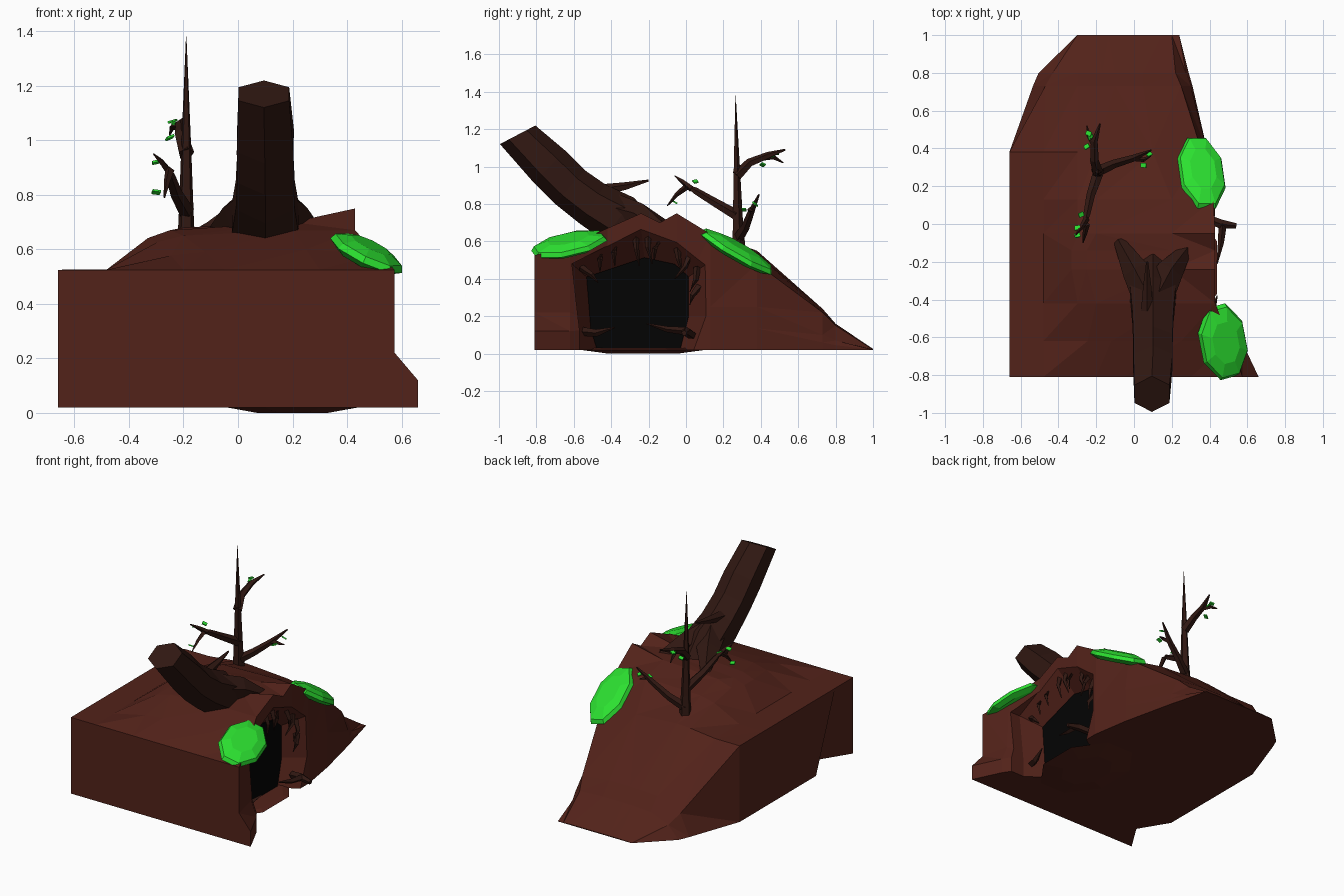
import bpy, bmesh, math, random
from mathutils import Vector, Matrix, Euler

if "Cube" in bpy.data.objects:
    bpy.data.objects.remove(bpy.data.objects["Cube"])

random.seed(4)


def material(name, rgb):
    m = bpy.data.materials.new(name)
    m.diffuse_color = (*rgb, 1)
    m.use_nodes = True
    m.node_tree.nodes["Principled BSDF"].inputs["Base Color"].default_value = m.diffuse_color
    return m


EARTH = material("earth", (0.085, 0.016, 0.010))
BARK = material("bark", (0.030, 0.009, 0.006))
LEAF = material("leaf_green", (0.025, 0.75, 0.03))
DARK = material("dark", (0.001, 0.001, 0.001))


def finish(name, bm, mat):
    bmesh.ops.recalc_face_normals(bm, faces=bm.faces)
    me = bpy.data.meshes.new(name)
    bm.to_mesh(me)
    bm.free()
    ob = bpy.data.objects.new(name, me)
    bpy.context.collection.objects.link(ob)
    me.materials.append(mat)
    return ob


def loft(bm, rings):
    """Skin a list of equally long point loops and cap both ends."""
    vs = [[bm.verts.new(p) for p in r] for r in rings]
    n = len(vs[0])
    for a, b in zip(vs, vs[1:]):
        for i in range(n):
            j = (i + 1) % n
            bm.faces.new((a[i], a[j], b[j], b[i]))
    bm.faces.new(vs[0][::-1])
    bm.faces.new(vs[-1])


def tube(bm, pts, radii, n=5, end_dir=None):
    """Faceted tapering limb along a path; end_dir tilts the last cut."""
    pts = [Vector(p) for p in pts]
    rings = []
    for k, (p, r) in enumerate(zip(pts, radii)):
        t = (pts[min(k + 1, len(pts) - 1)] - pts[max(k - 1, 0)]).normalized()
        if end_dir and k == len(pts) - 1:
            t = Vector(end_dir).normalized()
        ref = Vector((0, 1, 0)) if abs(t.z) > 0.9 else Vector((0, 0, 1))
        s = t.cross(ref).normalized()
        u = s.cross(t)
        rings.append([p + r * (math.sin(2 * math.pi * i / n) * s + math.cos(2 * math.pi * i / n) * u)
                      for i in range(n)])
    loft(bm, rings)


# Earth mound: top profile at each y (left bottom to right bottom)
L, R = -0.66, 0.525
front = [
    (-0.81, [(L, .02), (L, R), (-.48, R), (-.05, R), (.3, R), (.575, R), (.575, .22), (.66, .02)]),
    (-0.62, [(-.54, .02), (L, R), (-.48, .527), (-.12, .59), (.25, .60), (.51, .58), (.53, .22), (.57, .02)]),
    (-0.42, [(L, .02), (L, R), (-.48, .527), (-.2, .65), (.2, .67), (.43, .67), (.43, .25), (.43, .02)]),
    (-0.24, [(L, .02), (L, R), (-.48, .527), (-.25, .67), (.2, .70), (.43, .75), (.43, .25), (.43, .02)]),
    (-0.14, [(L, .02), (L, R), (-.48, .527), (-.25, .67), (.2, .70), (.43, .70), (.43, .25), (.43, .02)]),
    (-0.05, [(L, .02), (L, R), (-.48, .527), (-.2, .68), (.2, .70), (.43, .75), (.43, .25), (.43, .02)]),
]
back = [
    (0.13, [(L, .02), (L, R), (-.48, .527), (-.2, .64), (.2, .65), (.42, .64), (.43, .25), (.43, .02)]),
    (0.38, [(L, .02), (L, R), (-.48, R), (-.2, .55), (.1, .53), (.36, .48), (.39, .25), (.39, .02)]),
    (0.73, [(-.535, .02), (-.47, .16), (-.3, .23), (-.1, .24), (.05, .24), (.25, .22), (.30, .1), (.31, .02)]),
    (0.80, [(-.505, .02), (-.43, .1), (-.3, .15), (-.1, .16), (.05, .16), (.22, .15), (.275, .07), (.29, .02)]),
    (1.0, [(-.3, .02), (-.28, .022), (-.2, .025), (-.1, .025), (.05, .025), (.15, .025), (.2, .022), (.24, .02)]),
]


def ring(y, p):
    """Add a left shoulder and a low right bend to a profile."""
    c, d, g, h = p[2], p[3], p[6], p[7]
    shoulder = (c[0] + .65 * (d[0] - c[0]), c[1] + .8 * (d[1] - c[1]))
    bend = (h[0], (g[1] + h[1]) / 2)
    return [(x, y, z) for x, z in p[:3] + [shoulder] + p[3:7] + [bend] + p[7:]]


bm = bmesh.new()
loft(bm, [ring(y, p) for y, p in front + back])
bmesh.ops.triangulate(bm, faces=bm.faces)
mound = finish("earth_mound", bm, EARTH)

# Cave opening: tapering cutter from the mouth to the dark back wall
mouth = [(-.57, -.05), (-.57, .13), (-.61, .48), (-.24, .67), (-.05, .60), (.11, .48), (.11, .2), (.02, -.05)]
inner = [(-.46, -.05), (-.50, .13), (-.52, .40), (-.22, .49), (-.06, .46), (.0, .40), (.0, .2), (-.04, -.05)]


def at_depth(x):
    k = min(max(0, (x - 0.28) / 0.155), 1)
    return [(x, a[0] + (b[0] - a[0]) * k, a[1] + (b[1] - a[1]) * k) for a, b in zip(inner, mouth)]


bm = bmesh.new()
loft(bm, [at_depth(x) for x in (0.28, 0.435, 0.8)])
cutter = finish("cave_cutter", bm, EARTH)
cutter.hide_render = True
cutter.hide_viewport = True
mod = mound.modifiers.new("cave", 'BOOLEAN')
mod.operation = 'DIFFERENCE'
mod.solver = 'EXACT'
mod.object = cutter

# Dark back of the cave
bm = bmesh.new()
loft(bm, [[(x, y, max(z, .015)) for _, y, z in at_depth(0.30)] for x in (0.26, 0.31)])
finish("cave_darkness", bm, DARK)

# Shallow cave floor
bm = bmesh.new()
loft(bm, [[(.2 + rx * math.cos(a), -.23 + ry * math.sin(a), z) for a in [i * math.pi / 4 + .39 for i in range(8)]]
          for rx, ry, z in ((.14, .2, 0), (.26, .36, .02), (.23, .3, .03))])
finish("cave_floor", bm, EARTH)

# Roots dangling around the cave mouth (start y,z to end y,z)
bm = bmesh.new()
for y0, z0, y1, z1 in [(-.44, .57, -.46, .44), (-.36, .61, -.38, .47), (-.27, .65, -.25, .47), (-.20, .66, -.18, .48),
                       (-.13, .62, -.17, .50), (-.05, .58, -.02, .43), (.02, .53, -.06, .40), (.06, .46, .02, .33),
                       (-.56, .46, -.47, .38), (.07, .36, .02, .26)]:
    mid = ((y0 + y1) / 2 + random.uniform(-.02, .02), (z0 + z1) / 2)
    tube(bm, [(.38, y0, z0), (.405, *mid), (.39, y1, z1)], [.02, .014, .003], 4)
tube(bm, [(.38, .03, .10), (.46, 0, .12), (.54, -.01, .11)], [.025, .025, .015], 5)
tube(bm, [(.47, .0, .12), (.46, -.1, .13), (.44, -.21, .16)], [.022, .016, .003], 4)
tube(bm, [(.38, -.57, .12), (.41, -.48, .11), (.44, -.38, .14)], [.025, .02, .003], 4)
finish("cave_roots", bm, BARK)

# Leaning log with root flare, an upturned cut and a side stub
bm = bmesh.new()
tube(bm, [(.1, -.24, .61), (.1, -.36, .72), (.1, -.5, .80), (.1, -.62, .89), (.1, -.73, 1.0), (.095, -.9, 1.17)],
     [.12, .14, .125, .12, .12, .107], 6, (0, -.46, .88))
for x, y in ((-.08, -.09), (.28, -.13)):
    tube(bm, [(.1, -.42, .77), ((x + .1) / 2, -.25, .73), (x, y, .67)], [.1, .075, .03], 5)
tube(bm, [(.07, -.46, .87), (.07, -.32, .895), (.07, -.2, .925)], [.035, .022, .006], 5)
finish("leaning_log", bm, BARK)

# Dead tree with three forking branches
bm = bmesh.new()
tube(bm, [(-.19, .28, .54), (-.19, .275, .70), (-.19, .27, 1.0), (-.19, .265, 1.38)], [.04, .03, .018, .001], 5)
branches = [
    [(-.19, .27, .95), (-.21, .34, 1.02), (-.21, .44, 1.06), (-.18, .53, 1.09)],
    [(-.19, .27, .74), (-.23, .15, .81), (-.25, .05, .87), (-.26, 0, .90)],
    [(-.19, .28, .62), (-.1, .32, .68), (0, .35, .76), (.09, .39, .85)],
]
twigs = [
    [(-.21, .42, 1.05), (-.24, .47, 1.05), (-.25, .52, 1.02)],
    [(-.25, .03, .88), (-.28, -.02, .92), (-.31, -.06, .95)],
    [(-.25, .0, .89), (-.26, -.05, .85), (-.27, -.1, .79)],
    [(.0, .35, .76), (.05, .34, .77), (.09, .36, .76)],
]
for b in branches:
    tube(bm, b, [.03, .024, .019, .005], 5)
for t in twigs:
    tube(bm, t, [.017, .012, .003], 4)
finish("dead_tree", bm, BARK)

# Tiny leaves near the twig tips
bm = bmesh.new()
for p in [(-.24, .48, 1.07), (-.25, .41, 1.01), (-.23, .46, 1.06), (-.30, -.02, .92), (-.28, .05, .92),
          (-.30, -.06, .81), (.05, .31, .77), (.08, .37, .80)]:
    rot = Euler([random.uniform(-.6, .6) for _ in range(3)]).to_matrix().to_4x4()
    bmesh.ops.create_cube(bm, size=1, matrix=Matrix.Translation(p) @ rot @ Matrix.Diagonal((.03, .024, .008, 1)))
finish("twig_leaves", bm, LEAF)


# Moss cushions: flattened eight-sided pads lying on the slopes
def moss(name, centre, half_x, half_y, tilt):
    b = bmesh.new()
    rings = []
    for k, z in ((.75, -.035), (1, -.012), (.92, .012), (.55, .032)):
        rings.append([(k * half_x * math.cos(a), k * half_y * math.sin(a), z)
                      for a in [i * math.pi / 4 + .39 for i in range(8)]])
    loft(b, rings)
    bmesh.ops.transform(b, verts=b.verts, matrix=Matrix.Translation(centre) @ Euler(tilt).to_matrix().to_4x4())
    finish(name, b, LEAF)


moss("moss_back", (.36, .275, .55), .13, .235, (-.53, .25, 0))
moss("moss_front", (.475, -.625, .588), .14, .215, (.25, .35, .28))
